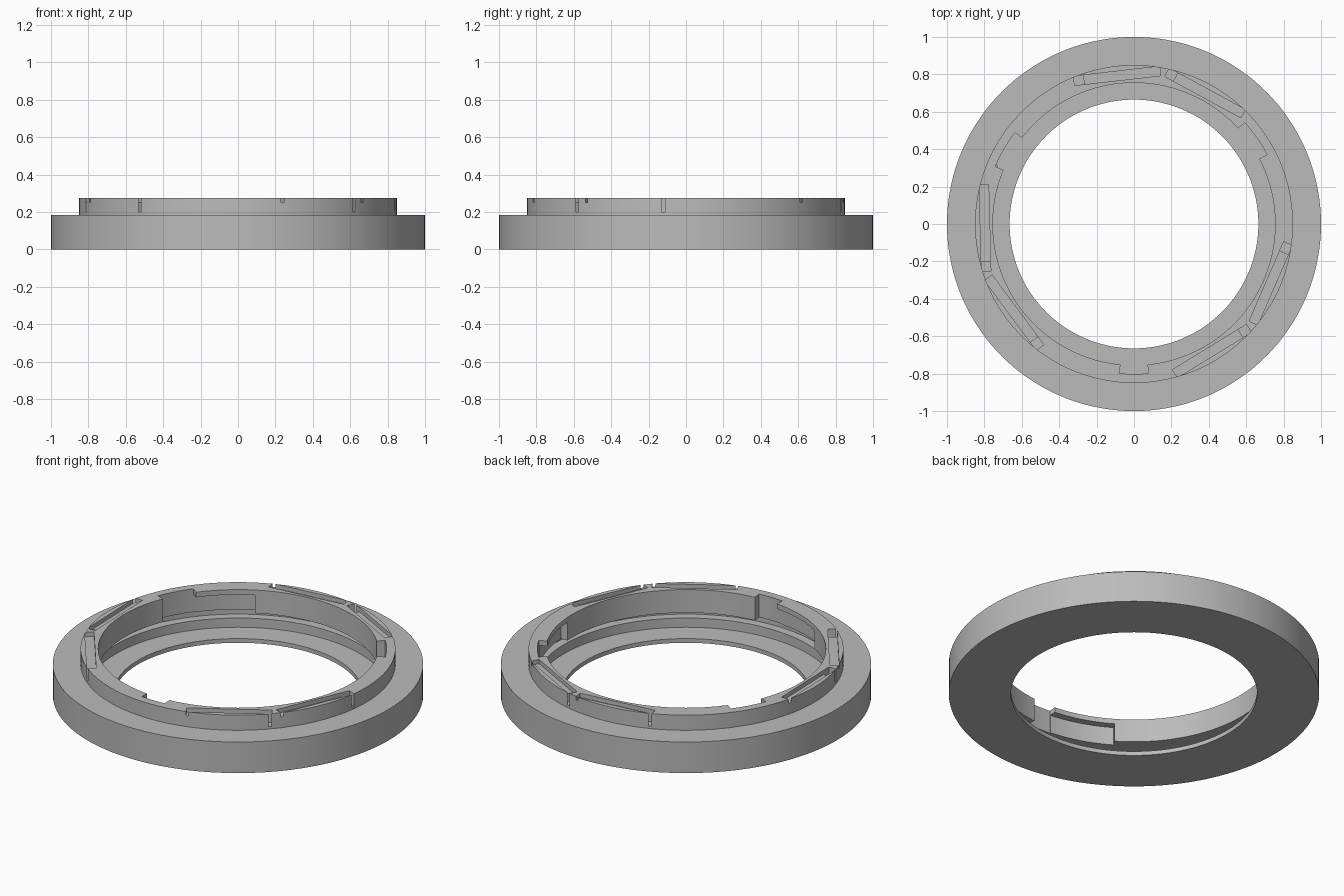
import bpy, bmesh, math
from mathutils import Vector

cube = bpy.data.objects.get("Cube")
if cube:
    bpy.data.objects.remove(cube, do_unlink=True)

grey = bpy.data.materials.new("satin grey")
grey.use_nodes = True
GREY = (0.5, 0.5, 0.5, 1)
grey.diffuse_color = GREY
grey.node_tree.nodes["Principled BSDF"].inputs["Base Color"].default_value = GREY


def make_object(name, bm):
    bmesh.ops.recalc_face_normals(bm, faces=bm.faces)
    mesh = bpy.data.meshes.new(name)
    bm.to_mesh(mesh)
    bm.free()
    mesh.materials.append(grey)
    obj = bpy.data.objects.new(name, mesh)
    bpy.context.collection.objects.link(obj)
    return obj


def polar(r, degrees):
    a = math.radians(degrees)
    return Vector((r * math.cos(a), r * math.sin(a)))


def lathe(name, profile, steps):
    bm = bmesh.new()
    rings = []
    for i in range(steps):
        rings.append([bm.verts.new((*polar(r, 360 * i / steps), z)) for r, z in profile])
    n = len(profile)
    for i in range(steps):
        a, b = rings[i], rings[(i + 1) % steps]
        for j in range(n):
            k = (j + 1) % n
            bm.faces.new((a[j], b[j], b[k], a[k]))
    return make_object(name, bm)


def prism(name, outline, z0, z1):
    bm = bmesh.new()
    face = bm.faces.new([bm.verts.new((p.x, p.y, z0)) for p in outline])
    out = bmesh.ops.extrude_face_region(bm, geom=[face])
    moved = [v for v in out["geom"] if isinstance(v, bmesh.types.BMVert)]
    bmesh.ops.translate(bm, verts=moved, vec=(0, 0, z1 - z0))
    return make_object(name, bm)


def cut(body, cutter):
    cutter.hide_render = True
    mod = body.modifiers.new("cut", "BOOLEAN")
    mod.operation = "DIFFERENCE"
    mod.solver = "EXACT"
    mod.object = cutter
    bpy.context.view_layer.objects.active = body
    bpy.ops.object.modifier_apply(modifier=mod.name)
    bpy.data.objects.remove(cutter, do_unlink=True)


def sector(r0, r1, a0, a1, z0, z1):
    steps = 12
    angles = [a0 + (a1 - a0) * i / steps for i in range(steps + 1)]
    outline = [polar(r1, a) for a in angles] + [polar(r0, a) for a in reversed(angles)]
    return prism("sector_cutter", outline, z0, z1)


def bar(p, q, half, z0):
    along = (q - p).normalized() * half
    side = Vector((-along.y, along.x))
    outline = [p - along - side, q + along - side, q + along + side, p - along + side]
    return prism("bar_cutter", outline, z0, TOP + 0.05)


# Stepped ring with an internal groove and thin bottom lip
TOP = 0.275
ring = lathe("mount_ring", [
    (0.665, 0), (1, 0), (1, 0.185), (0.85, 0.185), (0.85, TOP), (0.755, TOP),
    (0.755, 0.137), (0.86, 0.137), (0.86, 0.08), (0.81, 0.08),
    (0.81, 0.025), (0.665, 0.025)], 144)

# Straight spring slots in the rim, each with one deep end pocket
for turn in (0, 120, 240):
    for deep, shallow in ((-9, -38), (-44, -73)):
        p, q = polar(0.823, deep + turn), polar(0.823, shallow + turn)
        way = (q - p).normalized() * 0.001
        cut(ring, bar(p, q, 0.025, 0.25))
        cut(ring, bar(p - way, p + way, 0.025, 0.2))

# Bayonet entries open at the top, with a track running under the lip
for middle, half in ((270, 5.5), (150, 7.5), (35, 7.5)):
    cut(ring, sector(0.7, 0.802, middle - half, middle + half, 0.11, TOP + 0.05))
    cut(ring, sector(0.7, 0.797, middle - 32, middle, 0.115, 0.245))

# Smooth curved walls with crisp edges
bpy.ops.object.select_all(action="DESELECT")
ring.select_set(True)
bpy.context.view_layer.objects.active = ring
bpy.ops.object.shade_smooth_by_angle(angle=math.radians(25))
